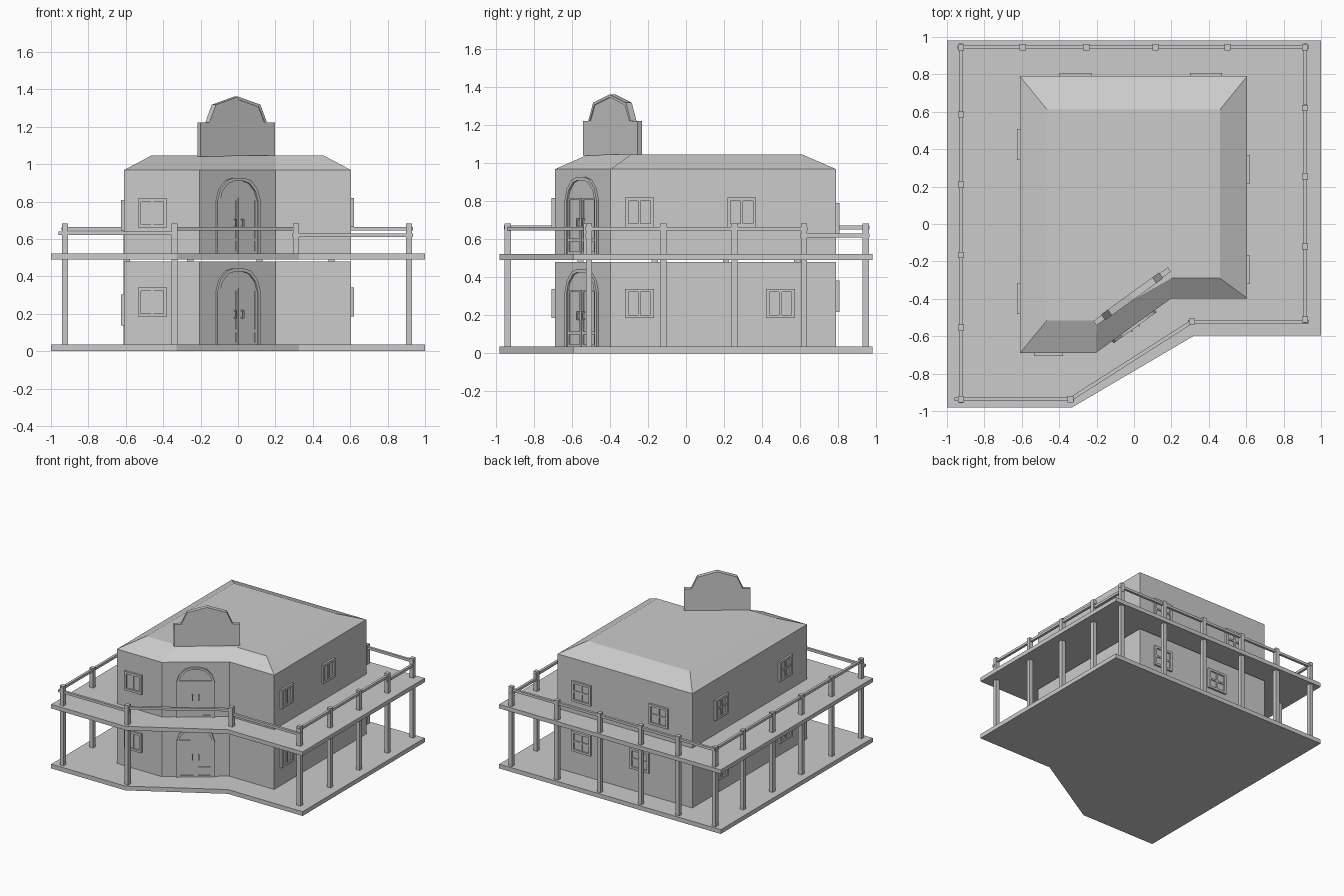
import bpy, bmesh, math
from mathutils import Matrix, Vector

if "Cube" in bpy.data.objects:
    bpy.data.objects.remove(bpy.data.objects["Cube"])

I = Matrix.Identity(4)


def mesh_object(name, bm, mat=I):
    bm.transform(mat)
    bmesh.ops.recalc_face_normals(bm, faces=bm.faces)
    me = bpy.data.meshes.new(name)
    bm.to_mesh(me)
    bm.free()
    ob = bpy.data.objects.new(name, me)
    bpy.context.collection.objects.link(ob)
    return ob


def add_loft(bm, low, high):
    """Closed solid between two matching 3D outlines."""
    a = [bm.verts.new(p) for p in low]
    b = [bm.verts.new(p) for p in high]
    bm.faces.new(a)
    bm.faces.new(b)
    for i in range(len(a)):
        j = (i + 1) % len(a)
        bm.faces.new((a[i], a[j], b[j], b[i]))


def slab(name, pts, z0, z1, top=None):
    bm = bmesh.new()
    add_loft(bm, [(x, y, z0) for x, y in pts], [(x, y, z1) for x, y in top or pts])
    return mesh_object(name, bm)


def add_panel(bm, pts, out, back=0.01):
    """Upright x-z outline extruded outward (local -y) from a wall."""
    add_loft(bm, [(x, back, z) for x, z in pts], [(x, -out, z) for x, z in pts])


def rect(x0, x1, z0, z1):
    return [(x0, z0), (x1, z0), (x1, z1), (x0, z1)]


def on_wall(x, y, z, angle):
    return Matrix.Translation((x, y, z)) @ Matrix.Rotation(angle, 4, 'Z')


# Decks, walls and hipped roof
deck = [(-1, -.98), (-.33, -.98), (.325, -.595), (1, -.595), (1, .98), (-1, .98)]
house = [(-.61, -.69), (-.205, -.69), (.2, -.397), (.605, -.397), (.605, .79), (-.61, .79)]
crown = [(-.465, -.515), (-.2, -.515), (.2, -.29), (.46, -.29), (.46, .612), (-.465, .612)]
slab("ground_deck", deck, 0, .035)
slab("lower_walls", house, .03, .48)
slab("balcony_deck", deck, .49, .523)
slab("upper_walls", house, .52, .968)
slab("roof", house, .968, 1.045, crown)

# Porch posts: all reach the ground except the one at the inner corner
posts = [(x, .945) for x in (-.925, -.595, -.255, .115, .5, .915)]
posts += [(-.925, y) for y in (.585, .21, -.165, -.555, -.937)]
posts += [(.915, y) for y in (.62, .255, -.12, -.51)]
posts += [(-.34, -.937), (.31, -.522)]
for x, y in posts:
    h = .0165
    z0 = .515 if (x, y) == (.31, -.522) else .03
    slab("post", [(x - h, y - h), (x + h, y - h), (x + h, y + h), (x - h, y + h)], z0, .682)


# Balcony rails
def rail(a, b, z, ext=.02):
    a, b = Vector(a), Vector(b)
    d = (b - a).normalized()
    n = Vector((-d.y, d.x)) * .01
    a, b = a - d * ext, b + d * ext
    slab("rail", [a + n, b + n, b - n, a - n], z - .01, z + .01)


rail((-.94, -.937), (-.34, -.937), .631)
rail((-.34, -.937), (.31, -.522), .655, 0)
rail((.31, -.522), (.915, -.522), .62)
rail((.915, -.51), (.915, .62), .655)
rail((.915, .62), (.915, .945), .62)
rail((-.925, .945), (.915, .945), .655)
rail((-.925, -.937), (-.925, .945), .662)


# Windows: raised frame, mullions, glass panes
def window(x, y, z, angle, w, h, cross):
    m = on_wall(x, y, z, angle)
    w, h, f = w / 2, h / 2, .018
    bm = bmesh.new()
    add_panel(bm, rect(-w, w, h - f, h), .016)
    add_panel(bm, rect(-w, w, -h, -h + f), .016)
    for s in (-1, 1):
        add_panel(bm, rect(*sorted((s * w, s * (w - f))), -h + f, h - f), .016)
    add_panel(bm, rect(-.007, .007, -h + f, h - f), .012)
    if cross:
        for s in (-1, 1):
            add_panel(bm, rect(*sorted((s * .007, s * (w - f))), -.007, .007), .012)
    mesh_object("window_frame", bm, m)
    bm = bmesh.new()
    add_panel(bm, rect(-w + f, w - f, -h + f, h - f), .004)
    mesh_object("window_glass", bm, m)


for z in (.738, .262):
    window(-.458, -.69, z, 0, .155, .155, False)
for y, z in ((-.245, .742), (.293, .742), (-.245, .262), (.497, .262)):
    window(.605, y, z, math.pi / 2, .152, .155, False)
for x, z in ((-.312, .707), (.385, .707), (-.14, .3), (.385, .3)):
    window(x, .79, z, math.pi, .17, .165, True)
for y, z in ((.425, .725), (-.4, .725), (.425, .22), (-.4, .22)):
    window(-.61, y, z, -math.pi / 2, .165, .165, True)

# Arched double doors on the angled wall
turn = math.atan2(.293, .405)


def arch(w, h, spring):
    r = h - spring
    half = [(w, 0), (w, spring), (w * .87, spring + r * .5),
            (w * .55, spring + r * .9), (w * .25, h)]
    return half + [(-x, z) for x, z in reversed(half)]


def door(z, h):
    m = on_wall(-.0025, -.5435, z, turn)
    outer, inner = arch(.142, h, h - .12), arch(.125, h - .017, h - .125)
    bm = bmesh.new()
    add_panel(bm, outer + inner[::-1], .014)
    mesh_object("door_frame", bm, m)
    bm = bmesh.new()
    add_panel(bm, inner, .003)
    mesh_object("door_back", bm, m)
    for s in (-1, 1):
        def side(a, b, z0, z1):
            return rect(*sorted((s * a, s * b)), z0, z1)
        bm = bmesh.new()
        top = h - .12
        add_panel(bm, side(.002, .016, .012, top), .008)
        add_panel(bm, side(.111, .125, .012, top), .008)
        for z0, z1 in ((0, .012), (.065, .08), (top, top + .012)):
            add_panel(bm, side(.002, .125, z0, z1), .008)
        mesh_object("door_leaf", bm, m)
        bm = bmesh.new()
        add_panel(bm, side(.02, .027, .14, .185), .024, -.017)
        for z0 in (.14, .178):
            add_panel(bm, side(.02, .027, z0, z0 + .007), .017)
        mesh_object("door_handle", bm, m)


door(.035, .407)
door(.523, .403)

# Parapet gable standing on the roof edge, with a raised coping
m = on_wall(-.01, -.387, 0, turn)
half = [(.245, 1.04), (.245, 1.222), (.19, 1.222), (.142, 1.312), (.0, 1.352)]
profile = half + [(-x, z) for x, z in reversed(half[:-1])]
bm = bmesh.new()
add_panel(bm, profile, .014, .014)
mesh_object("parapet", bm, m)
edge = [(.19, 1.222), (.147, 1.318), (0, 1.361)]
under = [(.176, 1.222), (.136, 1.306), (0, 1.346)]
mirror = lambda p: p + [(-x, z) for x, z in reversed(p[:-1])]
bm = bmesh.new()
add_panel(bm, mirror(edge) + mirror(under)[::-1], .019, .019)
mesh_object("parapet_coping", bm, m)
